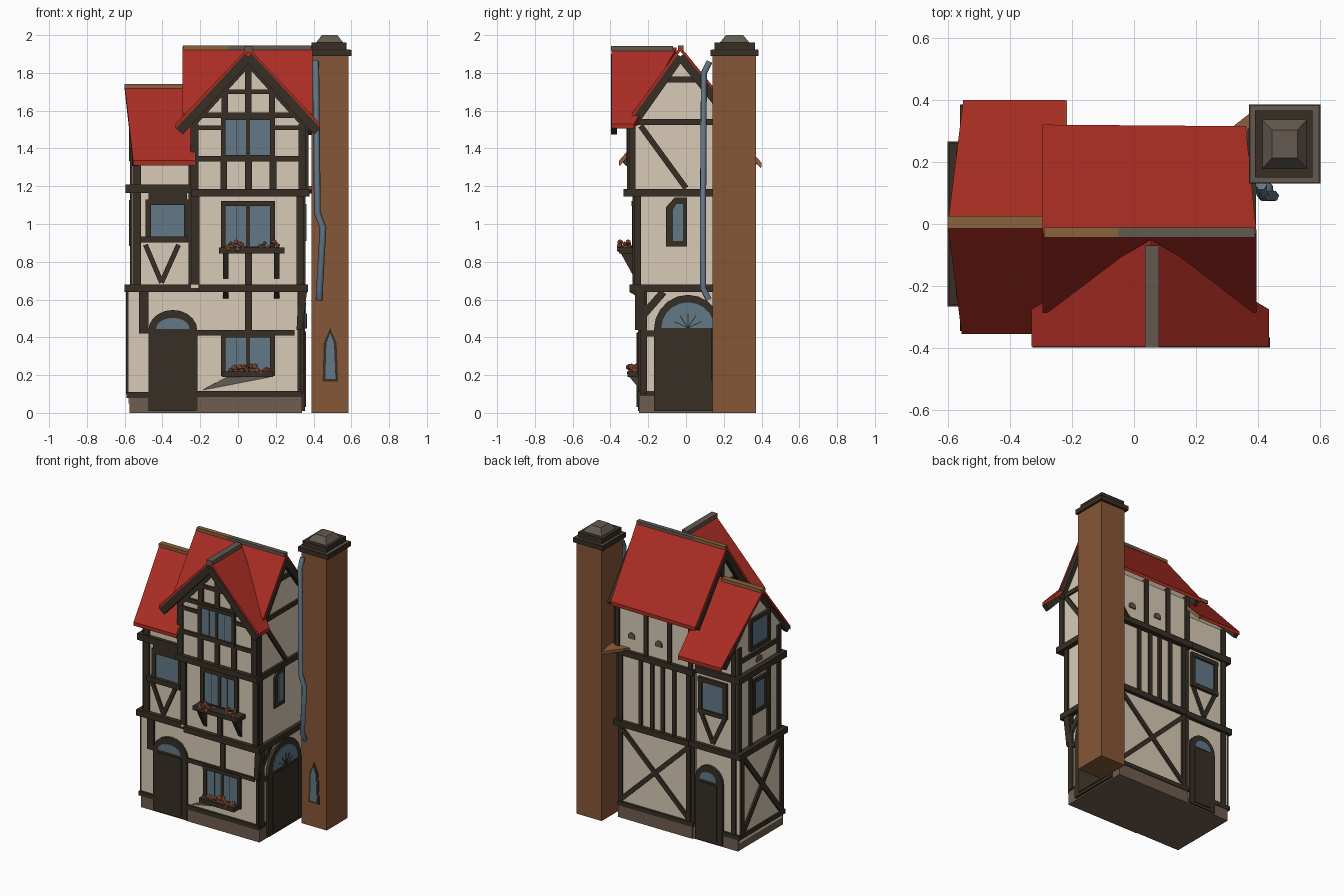
import bpy, bmesh, math, random
from mathutils import Vector as V
random.seed(4)

def mat(name, r, g, b):
    m = bpy.data.materials.new(name); m.diffuse_color = (r, g, b, 1); return m
PLASTER = mat("cream plaster", .69, .60, .47)
TIMBER = mat("dark timber", .038, .028, .018)
ROOF = mat("red roof", .40, .026, .017)
GLASS = mat("blue grey glass", .125, .19, .25)
STONE = mat("stone", .16, .11, .08)
BROWN = mat("chimney brown", .24, .095, .038)
RIDGE = mat("ridge wood", .26, .12, .045)
FLOWER = mat("orange flower", .42, .13, .06)
LEAD = mat("grey lead", .125, .10, .08)

def prism(name, pts, vec, m):
    """Extrude a 3D polygon along vec."""
    bm = bmesh.new()
    a = [bm.verts.new(p) for p in pts]
    b = [bm.verts.new(V(p) + V(vec)) for p in pts]
    bm.faces.new(a); bm.faces.new(b[::-1])
    for i in range(len(a)):
        j = (i + 1) % len(a)
        bm.faces.new((a[i], b[i], b[j], a[j]))
    bmesh.ops.recalc_face_normals(bm, faces=bm.faces)
    me = bpy.data.meshes.new(name); bm.to_mesh(me); bm.free()
    me.materials.append(m)
    o = bpy.data.objects.new(name, me); bpy.context.collection.objects.link(o)
    return o

def box(name, x0, x1, y0, y1, z0, z1, m):
    return prism(name, [(x0, y0, z0), (x1, y0, z0), (x1, y1, z0), (x0, y1, z0)], (0, 0, z1 - z0), m)

# A face is (side, plane position); u runs along x or y
def at(face, u, z, d):
    s, p = face
    return {'F': (u, p - d, z), 'B': (u, p + d, z), 'R': (p + d, u, z), 'L': (p - d, u, z)}[s]

def plate(name, face, pts, m, d1=.013, d0=-.02):
    a = [at(face, u, z, d0) for u, z in pts]
    return prism(name, a, V(at(face, 0, 0, d1)) - V(at(face, 0, 0, d0)), m)

def beam(face, u0, z0, u1, z1, w=.04, d=.013, name="timber_beam"):
    t = V((u1 - u0, z1 - z0)).normalized() * w / 2
    n = (-t.y, t.x)
    plate(name, face, [(u0 + n[0], z0 + n[1]), (u0 - n[0], z0 - n[1]),
                       (u1 - n[0], z1 - n[1]), (u1 + n[0], z1 + n[1])], TIMBER, d)

def posts(face, us, z0, z1, w=.036):
    for u in us: beam(face, u, z0, u, z1, w)

# Window: glass of the given size with the frame around its outside
def window(face, u0, u1, z0, z1, mull=True, w=.026):
    plate("window_glass", face, [(u0, z0), (u1, z0), (u1, z1), (u0, z1)], GLASS, .007)
    for z in (z0 - w / 2, z1 + w / 2): beam(face, u0 - w, z, u1 + w, z, w, .018, "window_frame")
    for u in (u0 - w / 2, u1 + w / 2): beam(face, u, z0, u, z1, w, .016, "window_frame")
    c = (u0 + u1) / 2
    if mull:
        beam(face, c, z0, c, z1, .02, .014, "window_mullion")
        for u in ((u0 + c) / 2, (u1 + c) / 2): beam(face, u, z0, u, z1, .002, .009, "glazing_bar")

def arch(u0, u1, z0, zs, zt, n=10):
    c, r = (u0 + u1) / 2, (u1 - u0) / 2
    return [(u0, z0)] + [(c - r * math.cos(math.pi * i / n), zs + (zt - zs) * math.sin(math.pi * i / n))
                         for i in range(n + 1)] + [(u1, z0)]

def door(face, u0, u1, zs, zt, f=.04, rays=0):
    plate("door_surround", face, arch(u0, u1, 0.01, zs, zt), TIMBER, .02)
    plate("door_fanlight", face, arch(u0 + f, u1 - f, zs + .01, zs + .012, zt - f), GLASS, .026)
    plate("door_leaf", face, [(u0 + f, .03), (u1 - f, .03), (u1 - f, zs - .01), (u0 + f, zs - .01)], TIMBER, .026)
    c, r = (u0 + u1) / 2, (u1 - u0) / 2 - f
    for i in range(1, rays):
        a = math.pi * i / rays
        beam(face, c, zs + .01, c + .6 * r * math.cos(a), zs + .6 * (zt - zs - f) * math.sin(a), .005, .029, "fanlight_bar")

def flower_box(x0, x1, yw, z, depth, clumps):
    box("flower_box", x0, x1, yw - depth, yw, z, z + .03, TIMBER)
    for a, b in clumps:
        for i in range(10):
            bm = bmesh.new()
            bmesh.ops.create_icosphere(bm, subdivisions=1, radius=random.uniform(.011, .018))
            me = bpy.data.meshes.new("flower"); bm.to_mesh(me); bm.free()
            me.materials.append(FLOWER)
            o = bpy.data.objects.new("flower", me); bpy.context.collection.objects.link(o)
            o.location = (a + (b - a) * i / 9, yw - random.uniform(.02, depth), z + .03 + random.uniform(-.01, .03))

# Walls: main house jetties outward on each floor, wing is straight
box("stone_plinth", -.23, .34, -.25, .26, 0, .09, STONE)
box("wing_plinth", -.575, -.2, -.245, .25, 0, .085, STONE)
box("main_ground_floor", -.25, .335, -.24, .25, .05, .66, PLASTER)
box("main_middle_floor", -.25, .345, -.27, .25, .66, 1.16, PLASTER)
box("main_upper_floor", -.25, .36, -.30, .26, 1.16, 1.5, PLASTER)
prism("main_gable_wall", [(-.25, -.30, 1.5), (-.25, .26, 1.5), (-.25, -.03, 1.88)], (.61, 0, 0), PLASTER)
prism("front_gable_wall", [(-.25, -.30, 1.3), (.36, -.30, 1.3), (.36, -.30, 1.53), (.055, -.30, 1.87), (-.25, -.30, 1.53)], (0, .24, 0), PLASTER)
box("wing_ground_floor", -.58, -.2, -.235, .24, .05, .66, PLASTER)
prism("wing_upper_wall", [(-.56, -.235, .66), (-.56, .24, .66), (-.56, .24, 1.4), (-.56, 0, 1.68), (-.56, -.235, 1.4)], (.36, 0, 0), PLASTER)

# Floor bands
box("sill_band_main", -.24, .34, -.256, .265, .085, .115, TIMBER)
box("sill_band_wing", -.59, -.46, -.25, .255, .08, .11, TIMBER)
box("floor_band_low", -.21, .37, -.30, .275, .64, .68, TIMBER)
box("wing_band_low", -.60, -.2, -.265, .265, .64, .68, TIMBER)
box("floor_band_high", -.25, .378, -.33, .285, 1.145, 1.185, TIMBER)
box("wing_band_high", -.595, -.25, -.26, .26, 1.165, 1.21, TIMBER)
prism("back_ledge", [(.25, .26, 1.18), (.39, .26, 1.18), (.39, .37, 1.16)], (0, 0, .02), BROWN)

# Front, ground floor
F1, F2, F3, W = ('F', -.24), ('F', -.27), ('F', -.30), ('F', -.235)
beam(F1, -.22, .425, .30, .425, .028)
posts(F1, (.055,), .43, .64)
posts(F1, (.325,), .12, .46, .018)
beam(('R', .335), -.235, .46, -.235, .64, .03)
plate("corner_brace", F1, [(.31, .44), (.34, .44), (.365, .64), (.32, .64)], TIMBER, .03)
window(F1, -.065, .17, .22, .4)
flower_box(-.085, .185, -.24, .19, .07, [(-.04, .05), (.07, .16)])
prism("sill_support", [(-.19, -.24, .12), (.17, -.24, .19), (-.06, -.30, .19)], (0, .02, 0), PLASTER)
door(W, -.475, -.215, .435, .545, .042)
posts(W, (-.50,), .42, .64, .05)
# Front, middle floor
posts(F2, (-.225, .33), .68, 1.15, .04)
window(F2, -.065, .17, .88, 1.095)
posts(F2, (.055,), .68, .85)
flower_box(-.1, .245, -.27, .845, .085, [(-.06, .03), (.12, .21)])
for x in (-.065, .205):
    prism("box_bracket", [(x - .014, -.26, .69), (x - .014, -.345, .845), (x - .014, -.26, .845)], (.028, 0, 0), TIMBER)
    prism("floor_bracket", [(x - .014, -.23, .6), (x - .014, -.30, .64), (x - .014, -.23, .64)], (.028, 0, 0), TIMBER)
window(W, -.46, -.285, .935, 1.1, False, .03)
beam(W, -.475, 1.14, -.27, 1.14, .05, .02)
beam(W, -.52, .918, -.265, .918, .034, .03)
posts(W, (-.535, -.24), .68, 1.4, .045)
beam(W, -.49, .89, -.405, .69, .026); beam(W, -.315, .89, -.405, .69, .026)
# Front, upper floor and gable
posts(F3, (-.23, .34), 1.185, 1.53, .042)
posts(F3, (-.075, .055, .185), 1.185, 1.36)
beam(F3, -.24, 1.345, .35, 1.345, .028); beam(F3, -.24, 1.51, -.07, 1.51, .025); beam(F3, .18, 1.51, .35, 1.51, .025)
window(F3, -.065, .17, 1.365, 1.55)
beam(F3, -.2, 1.575, .31, 1.575, .03)
posts(F3, (-.07, .18), 1.58, 1.74, .034); posts(F3, (.055,), 1.58, 1.86, .034)
beam(F3, -.07, 1.7, .18, 1.7, .026)
for s in (-1, 1):
    beam(F3, .055 + s * .30, 1.52, .055, 1.85, .03)
    beam(('F', -.385), .055 + s * .365, 1.49, .055, 1.885, .048, .013, "front_bargeboard")

# Right side
R1, R2, R3 = ('R', .335), ('R', .345), ('R', .36)
door(R1, -.17, .19, .44, .625, .04, 6)
posts(R1, (-.225, .235), .1, .64); beam(R1, -.24, .42, -.16, .42, .03)
beam(R1, -.25, .49, -.12, .64, .04)
posts(R2, (-.255, .235), .68, 1.15)
plate("side_window_frame", R2, [(-.105, .88), (.005, .88), (.005, 1.14), (-.06, 1.14), (-.105, 1.09)], TIMBER, .013)
plate("side_window_glass", R2, [(-.07, .91), (-.015, .91), (-.015, 1.105), (-.05, 1.105), (-.07, 1.075)], GLASS, .018)
posts(R3, (-.285, .24), 1.185, 1.53); beam(R3, -.29, 1.54, .25, 1.54, .03)
beam(R3, -.24, 1.52, 0, 1.19, .03)
beam(R3, -.13, 1.765, .06, 1.765, .03); beam(('L', -.25), -.2, 1.66, .14, 1.66, .03)
posts(('L', -.25), (-.03,), 1.6, 1.85)

# Back
B1, B3, BW = ('B', .25), ('B', .26), ('B', .24)
posts(B1, (-.2, .325), .1, 1.15, .03); beam(B1, -.19, .14, .31, .62, .03); beam(B1, -.19, .62, .31, .14, .03)
posts(B1, (-.09, 0, .08, .17), .68, 1.15, .026)
posts(B3, (-.22, -.06, .12, .34), 1.185, 1.52, .03)
for u in (.03, .24):
    plate("wall_stone", B3, arch(u - .03, u + .02, 1.27, 1.29, 1.31, 6), LEAD, .008)
door(BW, -.46, -.25, .43, .54)
posts(BW, (-.54, -.225), .1, 1.4)
window(BW, -.46, -.30, .92, 1.11, False, .03)
beam(BW, -.47, .89, -.38, .7, .026); beam(BW, -.29, .89, -.38, .7, .026)

# Left side
L1, L2 = ('L', -.58), ('L', -.56)
posts(L1, (-.215, .22), .1, .64)
beam(L1, -.2, .13, .2, .63, .034); beam(L1, -.2, .63, .2, .13, .034)
posts(L2, (-.215, .22), .68, 1.4); posts(L2, (-.10, .10), .68, 1.17, .03)
window(L2, -.055, .055, .91, 1.1, False)
window(L2, -.085, .085, 1.36, 1.53, False)
beam(L2, -.23, 1.3, .23, 1.3, .03)
plate("wall_stone", L2, arch(-.03, .03, 1.23, 1.25, 1.27, 6), LEAD, .008)

# Roofs: slab pairs with bargeboards and ridge caps
def slab(name, pts, t=.025, m=ROOF):
    prism(name, pts, (0, 0, -t), m)
slab("main_roof_back", [(-.295, -.03, 1.94), (.395, -.03, 1.94), (.36, .315, 1.515), (-.295, .32, 1.51)])
slab("main_roof_front", [(-.295, -.03, 1.94), (.395, -.03, 1.94), (.395, -.285, 1.585), (-.295, -.285, 1.585)])
slab("wing_roof_back", [(-.6, 0, 1.735), (-.22, 0, 1.735), (-.22, .40, 1.325), (-.55, .40, 1.325)])
slab("wing_roof_front", [(-.6, 0, 1.735), (-.23, 0, 1.735), (-.23, -.355, 1.335), (-.555, -.355, 1.335)])
slab("wing_end_board_back", [(-.221, .24, 1.485), (-.216, .24, 1.485), (-.216, .398, 1.323), (-.221, .398, 1.323)], .028, RIDGE)
slab("wing_end_board_front", [(-.231, -.24, 1.46), (-.226, -.24, 1.46), (-.226, -.353, 1.333), (-.231, -.353, 1.333)], .028, RIDGE)
for s, x in ((-1, -.33), (1, .435)):
    slab("front_gable_roof", [(.055, -.395, 1.935), (.055, -.05, 1.935), (x, -.275, 1.53), (x, -.395, 1.53)])
box("main_ridge_wood", -.29, -.05, -.043, -.012, 1.922, 1.944, RIDGE)
box("main_ridge_lead", -.05, .39, -.043, -.012, 1.922, 1.944, LEAD)
box("wing_ridge", -.6, -.29, -.015, .025, 1.718, 1.74, RIDGE)
box("front_gable_ridge", .035, .08, -.398, -.07, 1.915, 1.943, LEAD)
for y, z in ((-.28, 1.545), (.29, 1.50)):
    for f in (('R', .385), ('L', -.285)):
        beam(f, y, z - .015, -.03, 1.887, .045, .008, "side_bargeboard")
for y, z in ((-.33, 1.32), (.37, 1.312)):
    beam(('L', -.55), y, z, 0, 1.685, .04, .01, "wing_bargeboard")

# Chimney stack, cap and lancet window
box("chimney_stack", .39, .585, .14, .37, 0, 1.9, BROWN)
box("chimney_cap_low", .37, .6, .13, .385, 1.89, 1.922, TIMBER)
plate("chimney_cap_cover", ('F', .13), [(.375, 1.918), (.595, 1.918), (.595, 1.925), (.375, 1.925)], LEAD, -.005, -.25)
box("chimney_cap_mid", .39, .575, .15, .365, 1.925, 1.96, TIMBER)
top = box("chimney_cap_top", .41, .56, .175, .34, 1.955, 2.0, LEAD)
for v in top.data.vertices:
    if v.co.z > 1.98:
        v.co.x = .485 + (v.co.x - .485) * .55; v.co.y = .257 + (v.co.y - .257) * .55
C = ('F', .14)
for m, e, d in ((TIMBER, 0, .004), (GLASS, .014, .008)):
    plate("chimney_window", C, [(.448 + e, .165 + e), (.53 - e, .165 + e), (.522 - e, .37), (.488, .45 - 2 * e), (.454 + e, .37)], m, d)

# Drainpipe
cu = bpy.data.curves.new("drainpipe", 'CURVE'); cu.dimensions = '3D'
cu.bevel_depth = .018; cu.bevel_resolution = 1; cu.use_fill_caps = True
path = [(.41, .125, 1.86), (.412, .095, 1.8), (.42, .09, 1.06), (.45, .09, .98), (.432, .09, .66), (.43, .12, .6)]
sp = cu.splines.new('POLY'); sp.points.add(len(path) - 1)
for p, c in zip(sp.points, path): p.co = (*c, 1)
cu.materials.append(GLASS)
bpy.context.collection.objects.link(bpy.data.objects.new("drainpipe", cu))
